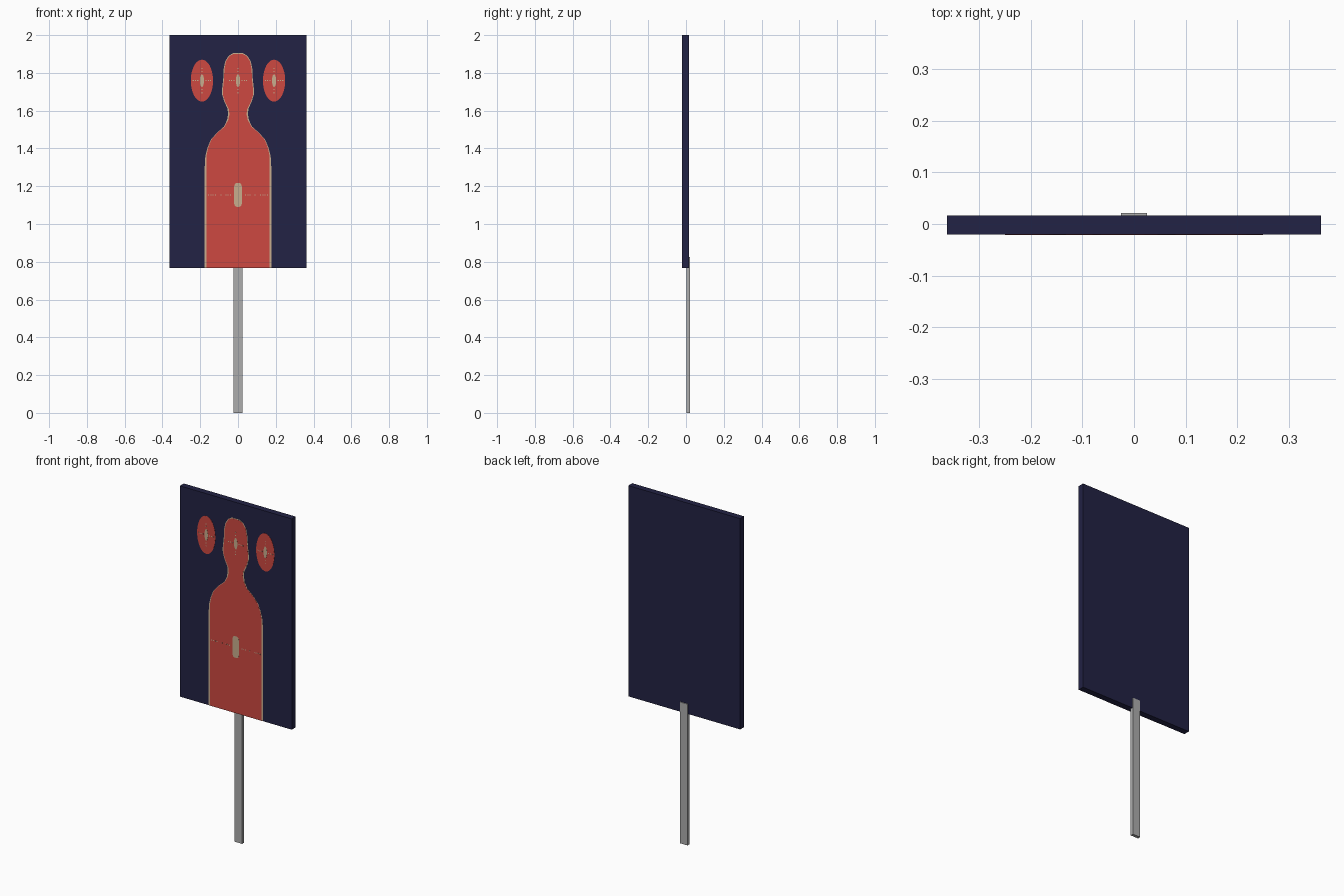
import bpy, bmesh, math

if "Cube" in bpy.data.objects:
    bpy.data.objects.remove(bpy.data.objects["Cube"])


def material(name, rgb):
    m = bpy.data.materials.new(name)
    m.diffuse_color = (*rgb, 1)
    m.use_nodes = True
    m.node_tree.nodes["Principled BSDF"].inputs["Base Color"].default_value = m.diffuse_color
    return m


navy = material("navy", (0.016, 0.016, 0.058))
red = material("red", (0.61, 0.065, 0.053))
cream = material("cream", (0.58, 0.42, 0.27))
grey = material("grey", (0.42, 0.42, 0.42))

FRONT = -0.020  # front face of the board


def finish(bm, name, mat):
    bmesh.ops.recalc_face_normals(bm, faces=bm.faces)
    me = bpy.data.meshes.new(name)
    bm.to_mesh(me)
    bm.free()
    me.materials.append(mat)
    ob = bpy.data.objects.new(name, me)
    bpy.context.collection.objects.link(ob)
    return ob


def add_box(bm, x0, x1, y0, y1, z0, z1):
    res = bmesh.ops.create_cube(bm, size=1)
    for v in res["verts"]:
        v.co.x = x1 if v.co.x > 0 else x0
        v.co.y = y1 if v.co.y > 0 else y0
        v.co.z = z1 if v.co.z > 0 else z0


def box(name, mat, *dims):
    bm = bmesh.new()
    add_box(bm, *dims)
    return finish(bm, name, mat)


def thicken(bm, faces, depth):
    res = bmesh.ops.extrude_face_region(bm, geom=faces)
    for v in res["geom"]:
        if isinstance(v, bmesh.types.BMVert):
            v.co.y -= depth


def silhouette(name, mat, rows, depth):
    """Symmetrical plate from (half width, height) rows."""
    bm = bmesh.new()
    pairs = [[bm.verts.new((s * w, FRONT, z)) for s in (-1, 1)] for w, z in rows]
    faces = [bm.faces.new((a[0], a[1], b[1], b[0])) for a, b in zip(pairs, pairs[1:])]
    thicken(bm, faces, depth)
    return finish(bm, name, mat)


def add_oval(bm, cx, cz, rx, rz, depth, power=1.0, n=40):
    def p(v):
        return math.copysign(abs(v) ** power, v)
    vs = [bm.verts.new((cx + rx * p(math.cos(2 * math.pi * i / n)), FRONT,
                        cz + rz * p(math.sin(2 * math.pi * i / n)))) for i in range(n)]
    thicken(bm, [bm.faces.new(vs)], depth)


# Board and post
box("board", navy, -0.362, 0.362, FRONT, 0.016, 0.767, 2.0)
box("post", grey, -0.025, 0.025, 0.003, 0.021, 0.0, 0.826)

# Painted figure: half width, height, outline width
outline = [(0.177, 0.767, 0.010), (0.177, 1.29, 0.010), (0.173, 1.36, 0.006),
           (0.163, 1.40, 0.004), (0.145, 1.445, 0.003), (0.112, 1.483, 0.003),
           (0.075, 1.515, 0.004), (0.058, 1.55, 0.006), (0.053, 1.58, 0.008),
           (0.055, 1.61, 0.006), (0.073, 1.65, 0.004), (0.084, 1.685, 0.004),
           (0.085, 1.71, 0.005), (0.078, 1.77, 0.004), (0.076, 1.82, 0.004),
           (0.068, 1.86, 0.004), (0.050, 1.89, 0.005), (0.026, 1.905, 0.006)]
silhouette("figure_outline", cream, [(w, z) for w, z, e in outline], 0.0005)
silhouette("figure", red, [(w - e, z - (0.004 if z > 1.9 else 0)) for w, z, e in outline], 0.001)

# Side ovals
for side, sx in (("left", -1), ("right", 1)):
    bm = bmesh.new()
    add_oval(bm, sx * 0.191, 1.759, 0.059, 0.111, 0.001)
    finish(bm, side + "_oval", red)


# Aiming marks: a centre patch with dotted cross lines
def aim_mark(name, cx, cz, rx, rz, across, upright, power=1.0):
    bm = bmesh.new()
    add_oval(bm, cx, cz, rx, rz, 0.0015, power)
    h = 0.0028
    for s in (-1, 1):
        for d in across:
            x = cx + s * d
            add_box(bm, x - h, x + h, FRONT - 0.0015, FRONT, cz - h, cz + h)
        for d in upright:
            z = cz + s * d
            add_box(bm, cx - h, cx + h, FRONT - 0.0015, FRONT, z - h, z + h)
    return finish(bm, name, cream)


aim_mark("chest_mark", 0, 1.154, 0.022, 0.063,
         (0.04, 0.052, 0.064, 0.09, 0.12, 0.132, 0.144, 0.156), (), 0.5)
for name, cx in (("left_mark", -0.191), ("head_mark", 0), ("right_mark", 0.191)):
    aim_mark(name, cx, 1.759, 0.011, 0.034, (0.022, 0.034, 0.046), (0.048, 0.064))
